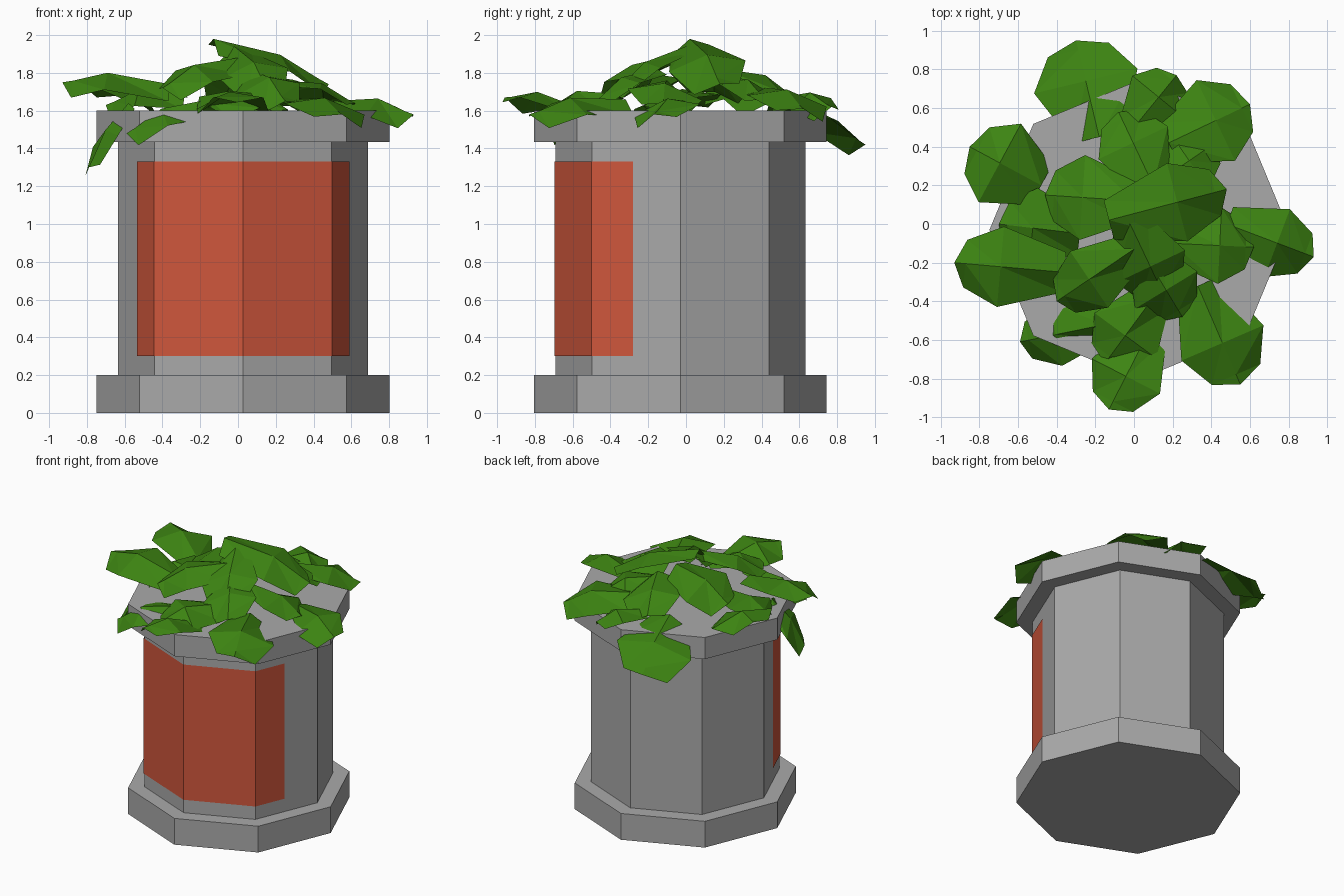
import bpy, bmesh, math
from mathutils import Vector

if "Cube" in bpy.data.objects:
    bpy.data.objects.remove(bpy.data.objects["Cube"])

CX, CY = 0.027, -0.03          # axis of the octagonal pedestal


def material(name, rgb):
    m = bpy.data.materials.new(name)
    m.diffuse_color = (*rgb, 1)
    m.use_nodes = True
    m.node_tree.nodes["Principled BSDF"].inputs["Base Color"].default_value = m.diffuse_color
    return m


STONE = material("grey stone", (0.40, 0.40, 0.40))
RED = material("red panel", (0.63, 0.095, 0.045))
GREEN = material("leaf green", (0.046, 0.23, 0.006))


def make_object(name, bm, mat):
    mesh = bpy.data.meshes.new(name)
    bm.to_mesh(mesh)
    bm.free()
    mesh.materials.append(mat)
    ob = bpy.data.objects.new(name, mesh)
    bpy.context.collection.objects.link(ob)
    return ob


def corner(i, r, z):
    a = i * math.pi / 4
    return Vector((CX + r * math.cos(a), CY + r * math.sin(a), z))


# Stone pedestal: one stepped octagonal profile (base, shaft, cap)
profile = [(0.775, 0), (0.775, 0.2), (0.662, 0.2), (0.662, 1.435), (0.775, 1.435), (0.775, 1.6)]
bm = bmesh.new()
rings = [[bm.verts.new(corner(i, r, z)) for i in range(8)] for r, z in profile]
for low, high in zip(rings, rings[1:]):
    for i in range(8):
        j = (i + 1) % 8
        bm.faces.new((low[i], low[j], high[j], high[i]))
bm.faces.new(rings[0][::-1])
bm.faces.new(rings[-1])
make_object("pedestal", bm, STONE)

# Red panel wrapped around the front faces, a skin just off the shaft
bm = bmesh.new()
columns = []
for pos in (4.53, 5, 6, 7, 7.47):
    i, f = int(pos), pos % 1
    columns.append([bm.verts.new(corner(i, 0.666, z).lerp(corner(i + 1, 0.666, z), f))
                    for z in (0.30, 1.33)])
for a, b in zip(columns, columns[1:]):
    bm.faces.new((a[0], b[0], b[1], a[1]))
make_object("front_panel", bm, RED)

# Leaves: base point, tip point, half width
leaves = [
    (-.18, .45, 1.66, -.30, .95, 1.42, .25),    # outer ring
    (-.48, .20, 1.66, -.85, .40, 1.76, .21),
    (-.36, -.25, 1.74, -.93, -.20, 1.75, .19),
    (-.58, -.20, 1.64, -.79, -.30, 1.30, .14),
    (-.15, -.52, 1.66, -.59, -.61, 1.48, .15),
    (.08, -.55, 1.61, -.13, -.96, 1.67, .18),
    (.33, -.32, 1.66, .55, -.83, 1.58, .21),
    (.48, .00, 1.65, .93, -.17, 1.58, .17),
    (.18, .42, 1.72, .60, .62, 1.61, .21),
    (.00, .50, 1.67, .22, .77, 1.62, .16),
    (.20, -.10, 1.76, .62, -.12, 1.64, .18),    # inner mound
    (.00, .12, 1.87, -.46, .15, 1.70, .20),
    (.00, -.13, 1.88, -.40, -.40, 1.72, .16),
    (.05, -.15, 1.82, .25, -.48, 1.65, .17),
    (.10, -.38, 1.69, -.15, -.72, 1.62, .18),
    (.10, .20, 1.82, -.08, .58, 1.67, .18),
    (-.28, -.05, 1.70, -.70, .00, 1.63, .19),
    (-.13, .02, 1.98, .48, .18, 1.74, .19),
    (.10, .20, 1.78, .42, .42, 1.66, .16),
    (-.02, .00, 1.94, .16, -.38, 1.70, .18),
]


def add_leaf(bm, base, tip, half, index):
    """Arched strip folded down along both sides of its midrib."""
    side = Vector((0, 0, 1)).cross(tip - base).normalized()
    rows = []
    for t, width, arch in ((0, 0.55, 0), (0.58, 1.1, 0.055), (0.9, 0.65, 0.01)):
        mid = base.lerp(tip, t) + Vector((0, 0, arch))
        # alternate twist keeps the foliage irregular
        skew = 0.03 * (-1) ** index
        rows.append([bm.verts.new(mid + side * half * width * s - Vector((0, 0, drop)))
                     for s, drop in ((1, 0.06 + skew), (0, 0), (-1, 0.06 - skew))])
    for a, b in zip(rows, rows[1:]):
        for k in (0, 1):
            bm.faces.new((a[k], a[k + 1], b[k + 1]))
            bm.faces.new((a[k], b[k + 1], b[k]))
    end = bm.verts.new(tip)
    for k in (0, 1):
        bm.faces.new((rows[-1][k], rows[-1][k + 1], end))


bm = bmesh.new()
for n, v in enumerate(leaves):
    add_leaf(bm, Vector(v[:3]), Vector(v[3:6]), v[6], n)
for f in bm.faces:
    f.normal_update()
    if f.normal.z < 0:
        f.normal_flip()
make_object("foliage", bm, GREEN)
